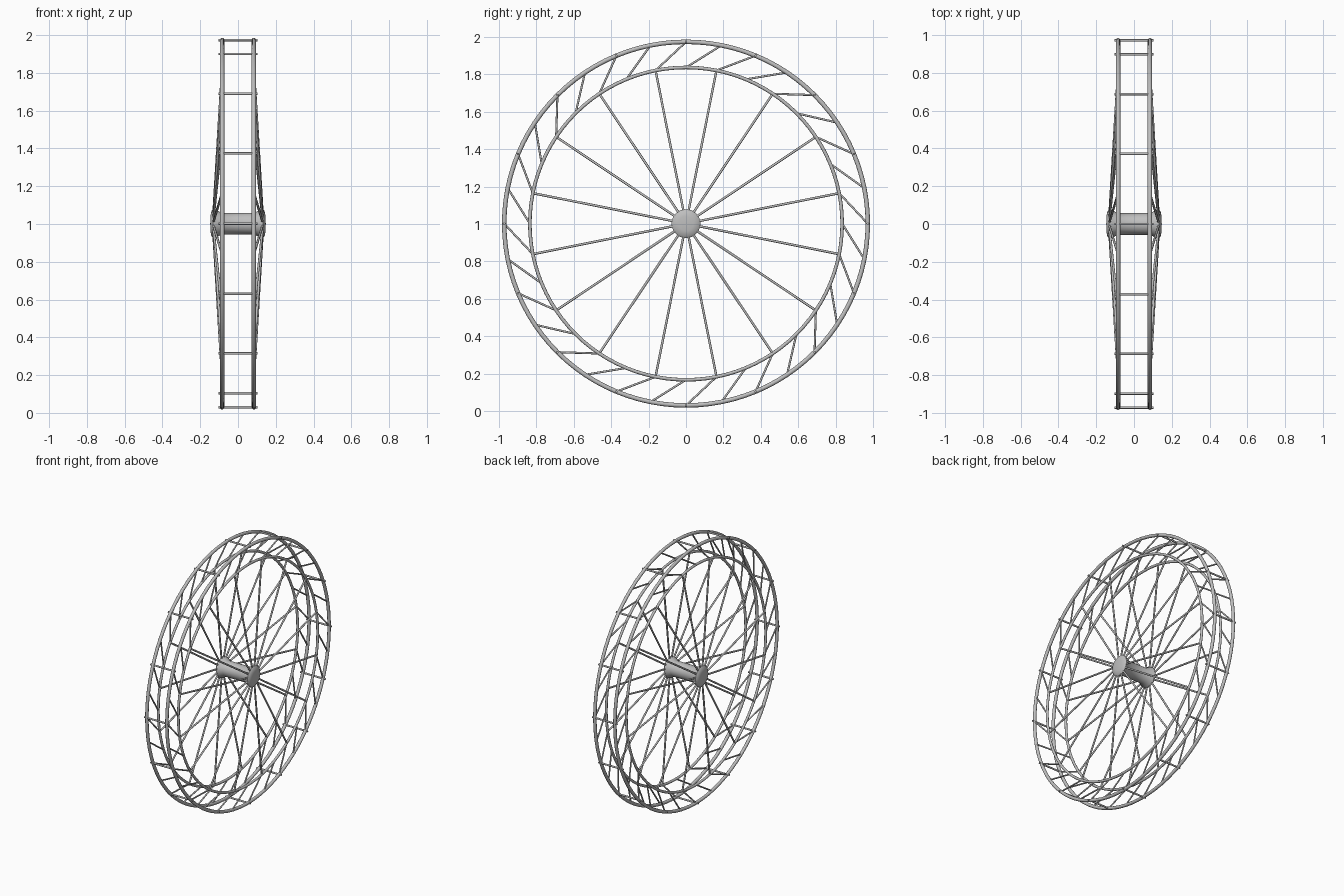
import bpy, bmesh
from math import sin, cos, pi, radians
from mathutils import Vector, Matrix

cube = bpy.data.objects.get("Cube")
if cube:
    bpy.data.objects.remove(cube, do_unlink=True)

CENTRE = Vector((0, 0, 1.002))
OUTER_R, INNER_R, RIM_X = 0.972, 0.835, 0.084
STEP = 2 * pi / 32

steel = bpy.data.materials.new("grey steel")
steel.use_nodes = True
colour = (0.52, 0.52, 0.52, 1)
steel.diffuse_color = colour
steel.node_tree.nodes["Principled BSDF"].inputs["Base Color"].default_value = colour


def wheel_point(x, r, a):
    """Point on the wheel: a is measured from the top towards +y."""
    return CENTRE + Vector((x, r * sin(a), r * cos(a)))


def finish(bm, name):
    bmesh.ops.recalc_face_normals(bm, faces=bm.faces)
    mesh = bpy.data.meshes.new(name)
    bm.to_mesh(mesh)
    bm.free()
    mesh.materials.append(steel)
    ob = bpy.data.objects.new(name, mesh)
    bpy.context.collection.objects.link(ob)
    bpy.ops.object.select_all(action='DESELECT')
    ob.select_set(True)
    bpy.context.view_layer.objects.active = ob
    bpy.ops.object.shade_smooth_by_angle(angle=radians(50))


def rods(name, pairs, radius):
    """Round bars between pairs of points, as one object."""
    bm = bmesh.new()
    for a, b in pairs:
        d = b - a
        turn = d.to_track_quat('Z', 'Y').to_matrix().to_4x4()
        bmesh.ops.create_cone(bm, cap_ends=True, segments=10, radius1=radius,
                              radius2=radius, depth=d.length,
                              matrix=Matrix.Translation((a + b) / 2) @ turn)
    finish(bm, name)


def lathe(name, profile, steps, closed):
    """Spin (x, radius) points around the wheel axle."""
    bm = bmesh.new()
    verts = [bm.verts.new(wheel_point(x, r, 0)) for x, r in profile]
    edges = [bm.edges.new(p) for p in zip(verts, verts[1:])]
    if closed:
        edges.append(bm.edges.new((verts[-1], verts[0])))
    bmesh.ops.spin(bm, geom=verts + edges, cent=CENTRE, axis=(1, 0, 0),
                   angle=2 * pi, steps=steps)
    bmesh.ops.remove_doubles(bm, verts=bm.verts, dist=0.0001)
    finish(bm, name)


def ring(name, x, r, tube):
    circle = [(x + tube * cos(i * pi / 6), r + tube * sin(i * pi / 6)) for i in range(12)]
    lathe(name, circle, 96, True)


# Hub: narrow barrel with flared flanges and shallow domed ends
half = [(0.147, 0), (0.146, 0.04), (0.141, 0.066), (0.132, 0.077),
        (0.114, 0.074), (0.088, 0.057)]
lathe("hub", half + [(-x, r) for x, r in reversed(half)], 32, False)

for side, s in (("left", 1), ("right", -1)):
    # Outer and inner rims
    ring(side + "_outer_rim", s * RIM_X, OUTER_R, 0.012)
    ring(side + "_inner_rim", s * RIM_X, INNER_R, 0.0095)
    # Spokes from the hub flange to the inner rim
    rods(side + "_spokes",
         [(wheel_point(s * 0.13, 0.05, a), wheel_point(s * RIM_X, INNER_R, a))
          for a in (STEP * (2 * i + 1) for i in range(16))], 0.0065)
    # Slanted braces between the two rims
    rods(side + "_braces",
         [(wheel_point(s * RIM_X, INNER_R, STEP * i),
           wheel_point(s * RIM_X, OUTER_R, STEP * (i + 1))) for i in range(32)], 0.0055)

# Cross bars joining the outer rims
rods("cross_bars",
     [(wheel_point(-0.104, OUTER_R, STEP * 2 * i),
       wheel_point(0.104, OUTER_R, STEP * 2 * i)) for i in range(16)], 0.0065)
